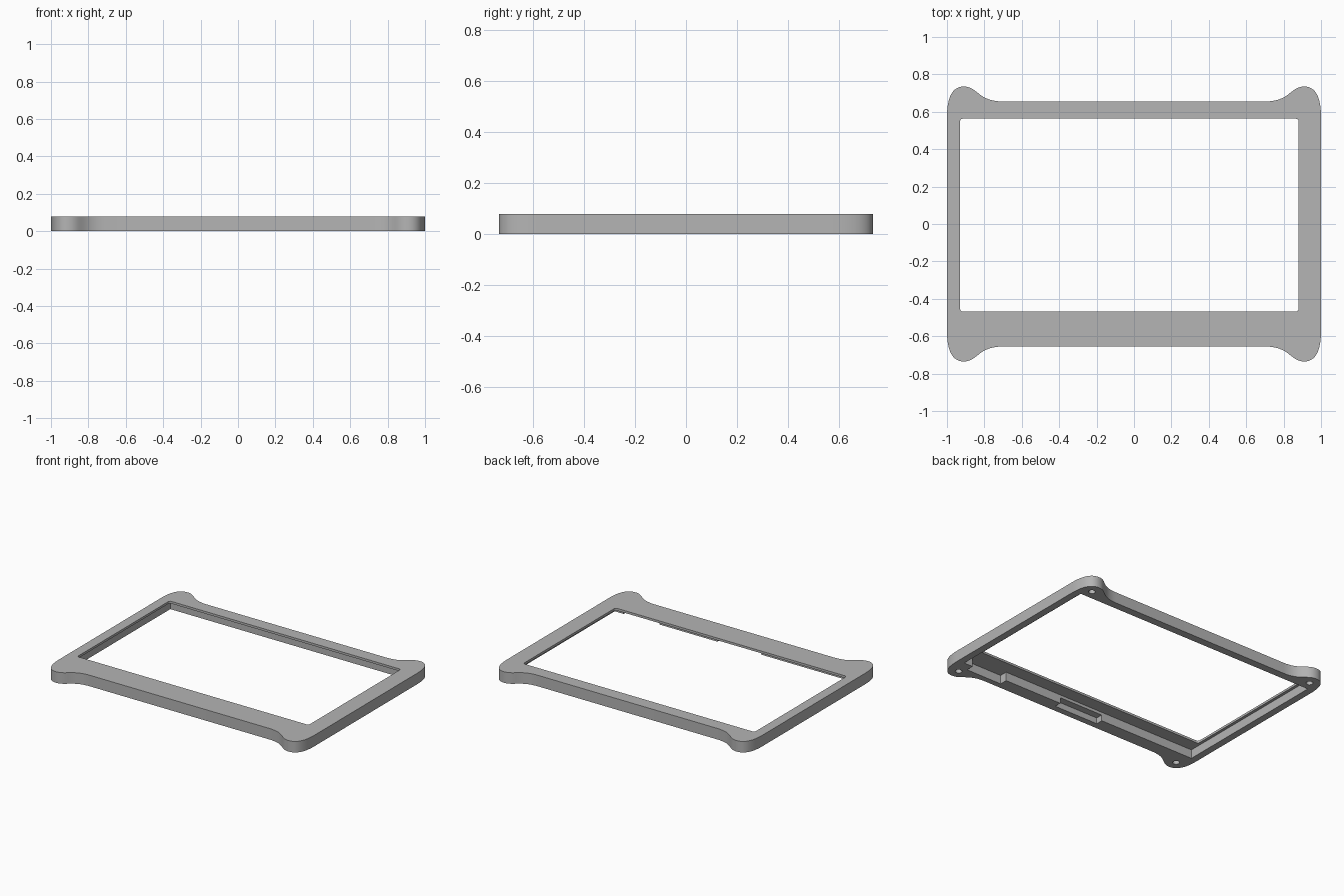
import bpy, bmesh, math
from mathutils import Vector
from mathutils.geometry import interpolate_bezier

if "Cube" in bpy.data.objects:
    bpy.data.objects.remove(bpy.data.objects["Cube"], do_unlink=True)

HEIGHT = 0.078
POCKET = 0.062      # pocket depth, measured up from the underside

grey = bpy.data.materials.new("plain_grey")
grey.use_nodes = True
grey.diffuse_color = (0.46, 0.46, 0.46, 1)
grey.node_tree.nodes["Principled BSDF"].inputs["Base Color"].default_value = grey.diffuse_color


def prism(name, outline, z0, z1):
    """Closed outline extruded between two heights."""
    bm = bmesh.new()
    base = bm.faces.new([bm.verts.new((p[0], p[1], z0)) for p in outline])
    top = bmesh.ops.extrude_face_region(bm, geom=[base])["geom"]
    bmesh.ops.translate(bm, vec=(0, 0, z1 - z0),
                        verts=[v for v in top if isinstance(v, bmesh.types.BMVert)])
    bmesh.ops.recalc_face_normals(bm, faces=bm.faces)
    mesh = bpy.data.meshes.new(name)
    bm.to_mesh(mesh)
    bm.free()
    obj = bpy.data.objects.new(name, mesh)
    bpy.context.collection.objects.link(obj)
    mesh.materials.append(grey)
    return obj


def arc(cx, cy, r, start, sweep, steps):
    return [(cx + r * math.cos(start + sweep * i / steps),
             cy + r * math.sin(start + sweep * i / steps)) for i in range(steps + 1)]


def rectangle(x0, x1, y0, y1, r=0):
    if not r:
        return [(x0, y0), (x1, y0), (x1, y1), (x0, y1)]
    corners = [(x1 - r, y1 - r), (x0 + r, y1 - r), (x0 + r, y0 + r), (x1 - r, y0 + r)]
    return [p for i, (x, y) in enumerate(corners)
            for p in arc(x, y, r, i * math.pi / 2, math.pi / 2, 5)]


def cut(target, outline, z0, z1):
    cutter = prism("cutter", outline, z0, z1)
    cutter.hide_render = True
    mod = target.modifiers.new("cut", "BOOLEAN")
    mod.operation = "DIFFERENCE"
    mod.solver = "EXACT"
    mod.object = cutter
    bpy.context.view_layer.objects.active = target
    bpy.ops.object.modifier_apply(modifier=mod.name)
    bpy.data.objects.remove(cutter, do_unlink=True)


# Outline of one corner ear, mirrored round the four corners
def bezier(*pts):
    a, b, c, d = [Vector((x, y, 0)) for x, y in pts]
    return interpolate_bezier(a, b, c, d, 17)


ear = bezier((1, 0.57), (1, 0.67), (0.975, 0.735), (0.91, 0.735))
ear += bezier((0.91, 0.735), (0.835, 0.735), (0.835, 0.655), (0.70, 0.655))[1:]
outline = []
for sx, sy in ((1, 1), (-1, 1), (-1, -1), (1, -1)):
    quarter = [(p.x * sx, p.y * sy) for p in ear]
    outline += quarter if sx * sy > 0 else quarter[::-1]

bezel = prism("screen_bezel", outline, 0, HEIGHT)

# Screen window and the wider pocket beneath it
cut(bezel, rectangle(-0.95, 0.95, -0.56, 0.60), -0.05, POCKET)
cut(bezel, rectangle(-0.93, 0.88, -0.468, 0.563, 0.015), -0.06, HEIGHT + 0.05)

# Connector recesses in the front wall
cut(bezel, rectangle(0.60, 0.88, -0.615, -0.50), -0.04, POCKET)
cut(bezel, rectangle(-0.20, 0.147, -0.61, -0.50), -0.04, 0.042)

# Blind screw holes in the ears
for sx in (-1, 1):
    for sy in (-1, 1):
        cut(bezel, arc(0.91 * sx, 0.665 * sy, 0.022, 0, math.tau, 24)[:-1], -0.05, 0.06)

bpy.ops.object.select_all(action="DESELECT")
bezel.select_set(True)
bpy.context.view_layer.objects.active = bezel
bpy.ops.object.shade_smooth_by_angle(angle=math.radians(30))
